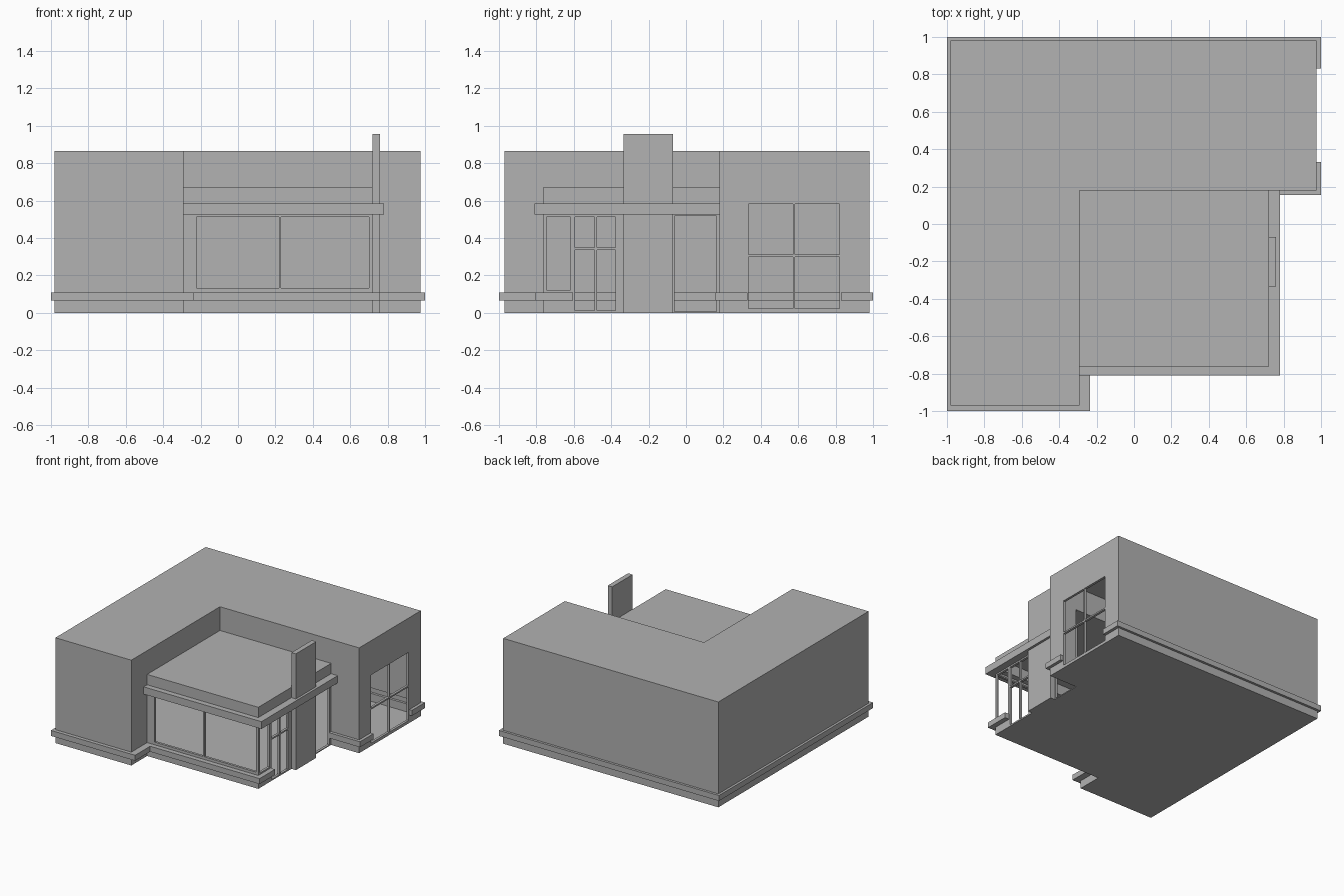
import bpy, bmesh

cube = bpy.data.objects.get("Cube")
if cube:
    bpy.data.objects.remove(cube)

grey = bpy.data.materials.new("plain_grey")
grey.use_nodes = True
colour = (0.445, 0.445, 0.445, 1)
grey.diffuse_color = colour
grey.node_tree.nodes["Principled BSDF"].inputs["Base Color"].default_value = colour

# Main levels
BELT = (0.065, 0.11)
CANOPY = (0.525, 0.585)
LOW_ROOF, HIGH_ROOF = 0.67, 0.865

# Plan corners, shared by floor, walls and roofs
WEST, EAST, SOUTH, NORTH = -0.98, 0.975, -0.97, 0.98
INNER_X, INNER_Y = -0.29, 0.18
BAY_X, BAY_Y = 0.72, -0.765


def finish(name, bm):
    bmesh.ops.remove_doubles(bm, verts=bm.verts[:], dist=0.0001)
    mesh = bpy.data.meshes.new(name)
    bm.to_mesh(mesh)
    bm.free()
    mesh.materials.append(grey)
    obj = bpy.data.objects.new(name, mesh)
    bpy.context.collection.objects.link(obj)
    return obj


def face(bm, points):
    bm.faces.new([bm.verts.new(p) for p in points])


def slab(name, outline, z, down=False):
    bm = bmesh.new()
    points = [(x, y, z) for x, y in outline]
    face(bm, points[::-1] if down else points)
    return finish(name, bm)


def wall(name, a, b, z0, z1, openings=()):
    """Sheet wall from a to b; openings are (start, end, bottom, top)."""
    bm = bmesh.new()
    axis = 0 if abs(b[0] - a[0]) > abs(b[1] - a[1]) else 1
    lo, hi = sorted((a[axis], b[axis]))
    us = sorted({lo, hi} | {u for o in openings for u in o[:2] if lo < u < hi})
    zs = sorted({z0, z1} | {z for o in openings for z in o[2:] if z0 < z < z1})
    for u0, u1 in zip(us, us[1:]):
        for w0, w1 in zip(zs, zs[1:]):
            u, w = (u0 + u1) / 2, (w0 + w1) / 2
            if any(o[0] < u < o[1] and o[2] < w < o[3] for o in openings):
                continue
            s, e = (u0, u1) if a[axis] < b[axis] else (u1, u0)
            corners = [(s, w0), (e, w0), (e, w1), (s, w1)]
            face(bm, [(c, a[1], h) if axis == 0 else (a[0], c, h) for c, h in corners])
    return finish(name, bm)


def band(name, inner, outer, levels):
    """Projecting ledge between two matching paths, open towards the room."""
    bm = bmesh.new()
    z0, z1 = levels
    for i in range(len(inner) - 1):
        a, b, c, d = inner[i], inner[i + 1], outer[i + 1], outer[i]
        face(bm, [(*d, z0), (*c, z0), (*c, z1), (*d, z1)])
        face(bm, [(*d, z1), (*c, z1), (*b, z1), (*a, z1)])
        face(bm, [(*a, z0), (*b, z0), (*c, z0), (*d, z0)])
    for p, q in ((inner[0], outer[0]), (outer[-1], inner[-1])):
        face(bm, [(*p, z0), (*q, z0), (*q, z1), (*p, z1)])
    return finish(name, bm)


def add_box(bm, lo, hi):
    cube = bmesh.ops.create_cube(bm, size=1)
    for v in cube["verts"]:
        v.co = [(l + h) / 2 + c * (h - l) for l, h, c in zip(lo, hi, v.co)]


def frame(name, axis, plane, us, zs, t=0.012):
    """Window frame with one bar at each position along the wall and each height."""
    bm = bmesh.new()
    near, far = sorted(plane)

    def bar(u0, u1, z0, z1):
        if axis == "x":
            add_box(bm, (u0, near, z0), (u1, far, z1))
        else:
            add_box(bm, (near, u0, z0), (far, u1, z1))
    for i, u in enumerate(us):
        shift = 0 if i == 0 else t if i == len(us) - 1 else t / 2
        bar(u - shift, u - shift + t, zs[0], zs[-1])
    for i, z in enumerate(zs):
        shift = 0 if i == 0 else t if i == len(zs) - 1 else t / 2
        bar(us[0], us[-1], z - shift, z - shift + t)
    mesh = bpy.data.meshes.new(name)
    bm.to_mesh(mesh)
    bm.free()
    mesh.materials.append(grey)
    bpy.context.collection.objects.link(bpy.data.objects.new(name, mesh))


# Floor and two roofs
sw, wing = (WEST, SOUTH), (INNER_X, SOUTH)
notch, bay, bay_end = (INNER_X, BAY_Y), (BAY_X, BAY_Y), (BAY_X, INNER_Y)
inner = (INNER_X, INNER_Y)
se, ne, nw = (EAST, INNER_Y), (EAST, NORTH), (WEST, NORTH)
slab("floor", [sw, wing, notch, bay, bay_end, se, ne, nw], 0, down=True)
slab("high_roof", [sw, wing, inner, se, ne, nw], HIGH_ROOF)
slab("low_roof", [notch, bay, bay_end, inner], LOW_ROOF)

# Tall walls of the L-shaped part
belt_gap = (-2, 2, *BELT)
wall("wing_front_wall", sw, wing, 0, HIGH_ROOF, [belt_gap])
wall("wing_side_wall", wing, notch, 0, HIGH_ROOF, [belt_gap])
wall("wing_upper_wall", notch, inner, LOW_ROOF, HIGH_ROOF)
wall("hall_upper_wall", inner, bay_end, LOW_ROOF, HIGH_ROOF)
wall("hall_front_wall", bay_end, se, 0, HIGH_ROOF, [belt_gap])
wall("hall_window_wall", se, ne, 0, HIGH_ROOF, [belt_gap, (0.325, 0.83, 0.015, 0.59)])
wall("back_wall", ne, nw, 0, HIGH_ROOF, [belt_gap])
wall("side_wall", nw, sw, 0, HIGH_ROOF, [belt_gap])

# Low entrance bay with its openings
canopy_gap = (-2, 2, *CANOPY)
wall("bay_front_wall", notch, bay, 0, LOW_ROOF,
     [belt_gap, canopy_gap, (-0.235, BAY_X, 0.12, CANOPY[0])])
wall("bay_side_wall", bay, bay_end, 0, LOW_ROOF,
     [canopy_gap, (BAY_Y, -0.605, *BELT), (BAY_Y, -0.615, 0.12, CANOPY[0]),
      (-0.6, -0.37, 0, CANOPY[0]), (-0.065, 0.165, 0, CANOPY[0])])

# Projecting belt course and canopy
band("main_belt",
     [(EAST, 0.83), ne, nw, sw, wing, notch],
     [(1, 0.83), (1, 1), (-1, 1), (-1, -1), (-0.235, -1), (-0.235, BAY_Y)], BELT)
band("hall_belt", [bay_end, se, (EAST, 0.33)],
     [(BAY_X, 0.155), (1, 0.155), (1, 0.33)], BELT)
band("bay_belt", [notch, bay, (BAY_X, -0.605)],
     [(INNER_X, -0.805), (0.76, -0.805), (0.76, -0.605)], BELT)
band("canopy", [notch, bay, bay_end],
     [(INNER_X, -0.81), (0.78, -0.81), (0.78, INNER_Y)], CANOPY)

# Upright slab beside the doors
bm = bmesh.new()
add_box(bm, (BAY_X, -0.335, 0), (0.76, -0.07, 0.955))
finish("entrance_pillar", bm)

# Window and door frames
bay_depth = (BAY_X - 0.02, BAY_X)
frame("front_window_frame", "x", (BAY_Y, BAY_Y + 0.02), [-0.235, 0.225, BAY_X], [0.12, CANOPY[0]])
frame("corner_window_frame", "y", bay_depth, [BAY_Y, -0.605], [0.11, CANOPY[0]])
frame("door_frame", "y", bay_depth, [-0.605, -0.483, -0.365], [0, 0.343, CANOPY[0]])
frame("side_door_frame", "y", bay_depth, [-0.07, 0.17], [0, CANOPY[0]], 0.008)
frame("hall_window_frame", "y", (EAST - 0.02, EAST), [0.322, 0.577, 0.833], [0.012, 0.305, 0.595])
